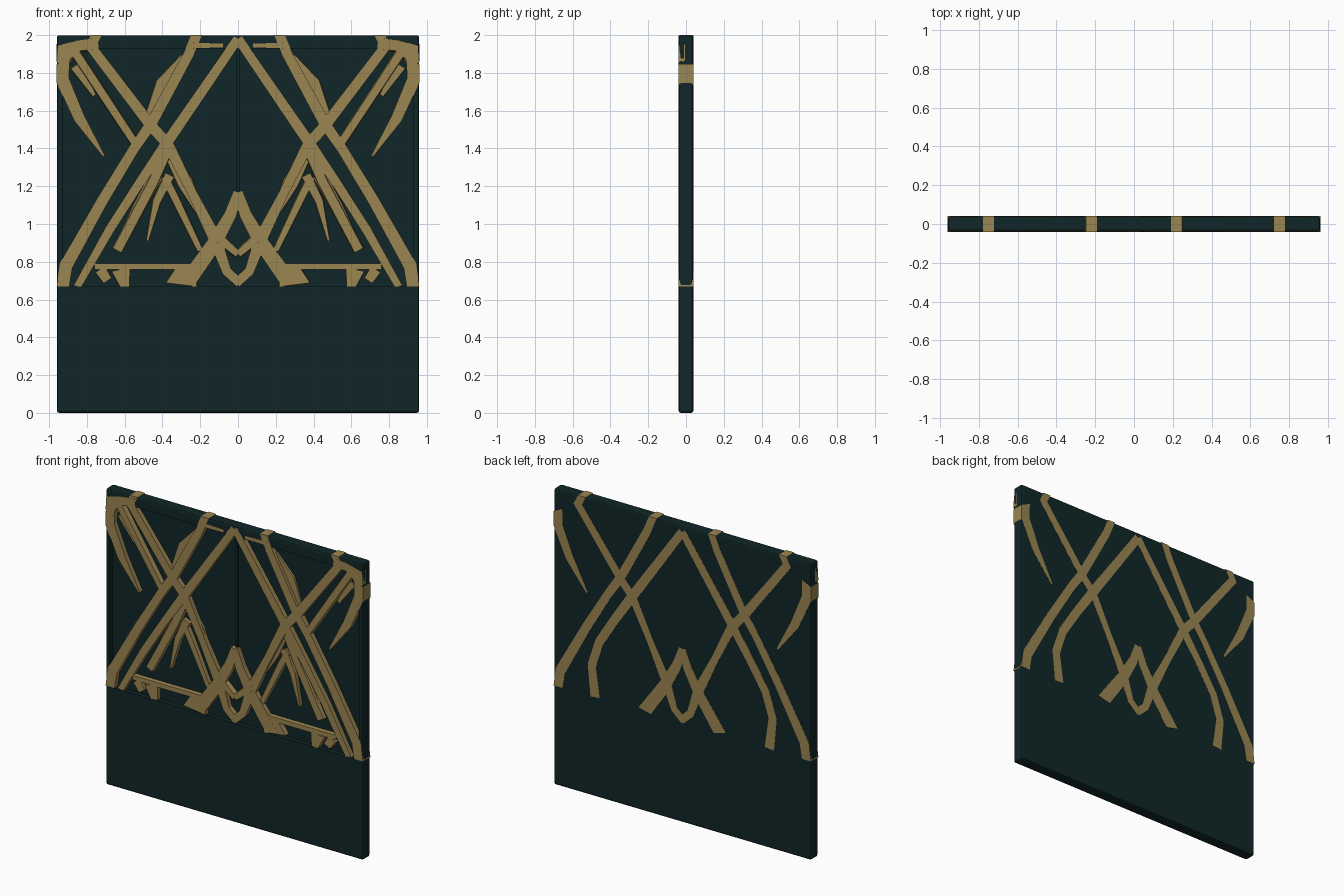
import bpy, bmesh
from mathutils import Vector

if "Cube" in bpy.data.objects:
    bpy.data.objects.remove(bpy.data.objects["Cube"])

HW, TOP, HD, SILL = 0.959, 1.999, 0.039, 0.668   # panel half width, top, half depth, recess bottom
FLOOR = -0.008                                   # y of the recessed floor


def material(name, col):
    m = bpy.data.materials.new(name)
    m.diffuse_color = (*col, 1)
    m.use_nodes = True
    m.node_tree.nodes["Principled BSDF"].inputs["Base Color"].default_value = m.diffuse_color
    return m


DARK = material("dark_teal", (0.005, 0.019, 0.020))
GOLD = material("antique_gold", (0.33, 0.235, 0.085))


def finish(name, bm, mat):
    bmesh.ops.recalc_face_normals(bm, faces=bm.faces)
    me = bpy.data.meshes.new(name)
    bm.to_mesh(me)
    bm.free()
    me.materials.append(mat)
    ob = bpy.data.objects.new(name, me)
    bpy.context.collection.objects.link(ob)
    return ob


def box(name, x0, x1, y0, y1, z0, z1, mat, bevel=0):
    bm = bmesh.new()
    bmesh.ops.create_cube(bm, size=1)
    for v in bm.verts:
        v.co = ((x0 + x1) / 2 + v.co.x * (x1 - x0), (y0 + y1) / 2 + v.co.y * (y1 - y0),
                (z0 + z1) / 2 + v.co.z * (z1 - z0))
    if bevel:
        bmesh.ops.bevel(bm, geom=bm.edges[:], offset=bevel, segments=2, profile=0.5, affect='EDGES')
    return finish(name, bm, mat)


def add_rib(bm, pts, y0, y1, flare, sx):
    """Mitred strip through (x, z, width) points, trimmed to the panel outline."""
    p = [Vector((a[0] * sx, a[1])) for a in pts]
    rings = []
    for i, c in enumerate(p):
        d0 = (p[i] - p[i - 1]).normalized() if i else (p[1] - p[0]).normalized()
        d1 = (p[i + 1] - p[i]).normalized() if i < len(p) - 1 else d0
        t = (d0 + d1).normalized()
        n = Vector((-t.y, t.x)) * pts[i][2] / 2 / max(t.dot(d0), 0.5)
        ring = []
        for k, y, f in ((-1, y0, 1), (1, y0, 1), (1, y1, flare), (-1, y1, flare)):
            q = c + n * k * f
            ring.append(bm.verts.new((max(-0.96, min(0.96, q.x)), y, max(SILL, min(2.0, q.y)))))
        rings.append(ring)
    for a, b in zip(rings, rings[1:]):
        for k in range(4):
            bm.faces.new((a[k], a[(k + 1) % 4], b[(k + 1) % 4], b[k]))
    bm.faces.new(rings[0])
    bm.faces.new(rings[-1][::-1])


def ribs(name, paths, y0, y1, flare=1.0):
    bm = bmesh.new()
    for pts in paths:
        for sx in (1, -1):
            add_rib(bm, pts, y0, y1, flare, sx)
    return finish(name, bm, GOLD)


# Panel with a recessed upper field
panel = box("panel", -HW, HW, -HD, HD, 0, TOP, DARK, 0.012)
cutter = box("recess_cutter", -0.93, 0.93, -0.2, FLOOR, SILL, 1.93, DARK)
cutter.hide_render = True
cutter.hide_viewport = False
cut = panel.modifiers.new("recess", 'BOOLEAN')
cut.object = cutter
cut.operation = 'DIFFERENCE'
cut.solver = 'EXACT'
cutter.display_type = 'WIRE'

# Fine dark seam down the middle of the recess
box("centre_seam", -0.008, 0.008, FLOOR - 0.008, FLOOR + 0.005, 1.1, 1.93, DARK)

# Long crossing ribs
outer = [(-0.22, 2.02, .06), (-0.26, 1.90, .055), (-0.46, 1.53, .06), (-0.55, 1.40, .055),
         (-0.72, 1.12, .06), (-0.91, 0.78, .07), (-0.935, 0.66, .085)]
inner = [(0.0, 1.98, .05), (-0.37, 1.44, .06), (-0.52, 1.22, .05), (-0.68, 0.97, .05), (-0.85, 0.66, .05)]
crossing = [(-0.75, 2.02, .06), (-0.78, 1.94, .055), (-0.46, 1.52, .06), (-0.37, 1.42, .06),
            (-0.24, 1.16, .05), (-0.12, 0.92, .07), (-0.06, 0.75, .05), (0.01, 0.685, .05)]
spike = [(0.0, 1.17, .05), (-0.04, 1.05, .065), (-0.13, 0.89, .08), (-0.28, 0.66, .11)]
corner = [(-0.955, 1.86, .13), (-0.93, 1.76, .075), (-0.84, 1.56, .06), (-0.71, 1.36, .012)]
lower_v = [(-0.13, 0.95, .05), (0.0, 0.84, .035)]

ribs("crossing_ribs", [outer, inner, crossing, spike, corner], -0.04, HD - 0.001)

# Front-only ribs
ribs("upper_ribs", [
    [(-0.87, 1.92, .045), (-0.54, 1.42, .04)],
    [(-0.95, 1.84, .09), (-0.92, 1.91, .09), (-0.84, 1.945, .055), (-0.74, 1.955, .06)],
    [(-0.25, 1.945, .03), (-0.08, 1.945, .02)],
    lower_v,
], -0.0405, FLOOR + 0.003, 1.25)
ribs("inner_chevrons", [
    [(-0.37, 1.40, .05), (-0.45, 1.22, .05), (-0.64, 0.86, .05)],
    [(-0.36, 1.26, .05), (-0.43, 1.12, .04), (-0.48, 0.91, .012)],
    [(-0.39, 1.25, .04), (-0.33, 1.13, .04), (-0.20, 0.86, .03)],
], -0.034, FLOOR + 0.003, 1.2)

# Base rail with short feet
ribs("base_rail", [
    [(-0.76, 0.775, .03), (-0.18, 0.775, .03)],
    [(-0.73, 0.76, .06), (-0.69, 0.70, .05)],
    [(-0.62, 0.76, .10), (-0.60, 0.665, .05)],
    [(-0.27, 0.77, .10), (-0.30, 0.665, .17)],
], -0.0395, FLOOR + 0.003, 1.05)

# Lower sunken facets beside the ribs
ribs("sunken_facets", [
    [(-0.28, 1.88, .05), (-0.40, 1.74, .07), (-0.48, 1.56, .03)],
    [(-0.86, 1.84, .06), (-0.76, 1.68, .02)],
    [(-0.36, 1.36, .05), (-0.28, 1.22, .08), (-0.16, 0.98, .02)],
    [(-0.43, 1.26, .07), (-0.53, 1.08, .06), (-0.61, 0.92, .05)],
], -0.018, FLOOR + 0.003, 1.1)

# Flat gold inlay on the back
inner_back = [(0.0, 1.96, .055), (-0.37, 1.43, .065), (-0.5, 1.24, .06), (-0.62, 1.05, .06),
              (-0.675, 0.88, .06), (-0.65, 0.67, .07)]
ribs("back_inlay", [outer, inner_back, crossing, spike, corner], HD - 0.003, HD + 0.001)
